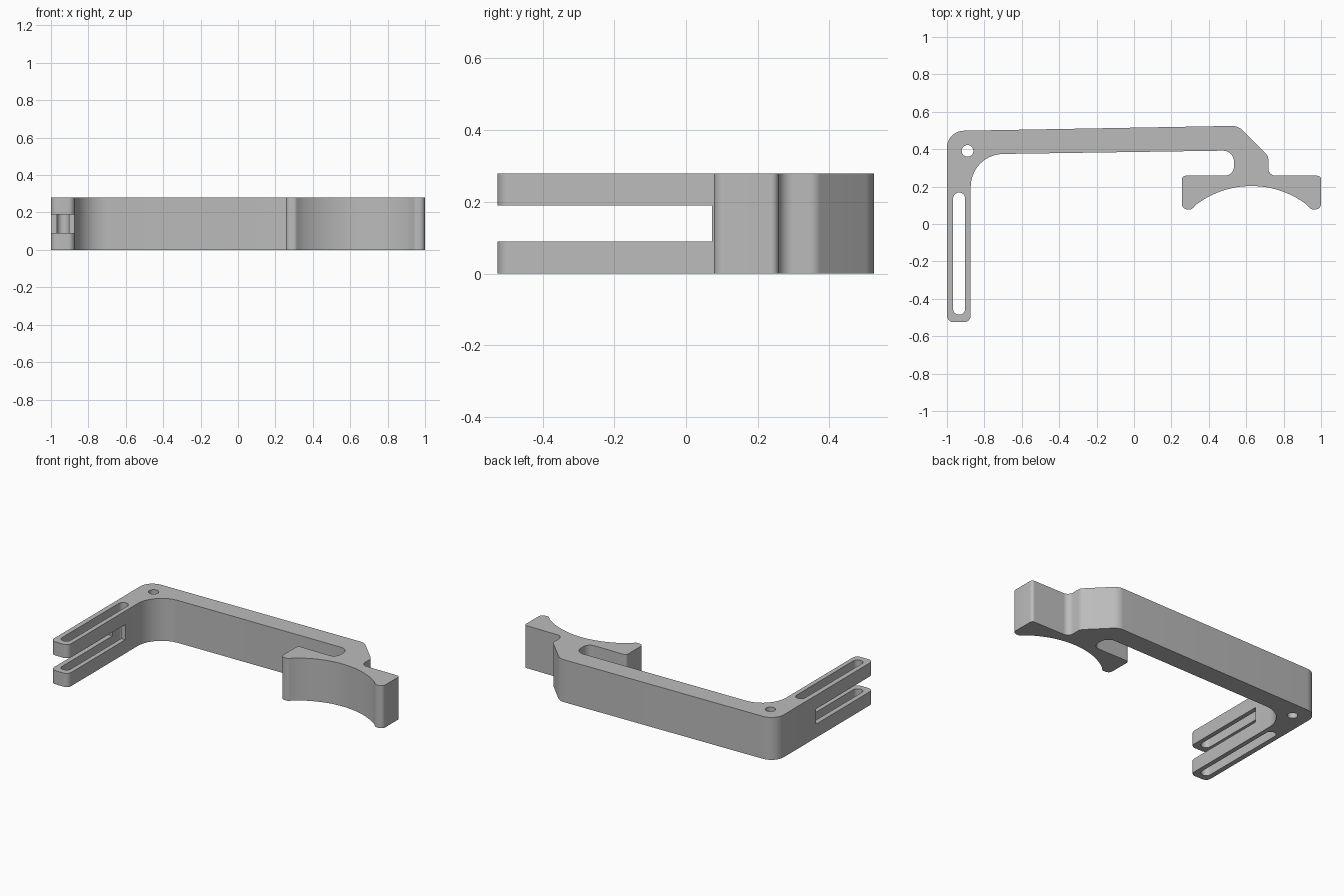
import bpy, bmesh
from math import sin, cos, tan, radians, atan2
from mathutils import Vector

HEIGHT = 0.28

cube = bpy.data.objects.get("Cube")
if cube:
    bpy.data.objects.remove(cube, do_unlink=True)

grey = bpy.data.materials.new("plain grey")
grey.use_nodes = True
grey.diffuse_color = (0.5, 0.5, 0.5, 1)
grey.node_tree.nodes["Principled BSDF"].inputs["Base Color"].default_value = grey.diffuse_color


def fillet(corners, steps=10):
    """Round each (x, y, radius) corner of a closed outline."""
    out = []
    for i, (x, y, r) in enumerate(corners):
        p = Vector((x, y))
        if r == 0:
            out.append(p)
            continue
        a = (Vector(corners[i - 1][:2]) - p).normalized()
        b = (Vector(corners[(i + 1) % len(corners)][:2]) - p).normalized()
        half = a.angle(b) / 2
        centre = p + (a + b).normalized() * (r / sin(half))
        start = p + a * (r / tan(half)) - centre
        end = p + b * (r / tan(half)) - centre
        sweep = atan2(start.x * end.y - start.y * end.x, start.dot(end))
        for k in range(steps + 1):
            t = sweep * k / steps
            out.append(centre + Vector((start.x * cos(t) - start.y * sin(t),
                                        start.x * sin(t) + start.y * cos(t))))
    return out


def prism(name, outline, z0, z1):
    """Extrude a flat outline between two heights."""
    bm = bmesh.new()
    base = bm.faces.new([bm.verts.new((p.x, p.y, z0)) for p in outline])
    top = bmesh.ops.extrude_face_region(bm, geom=[base])["geom"]
    bmesh.ops.translate(bm, vec=(0, 0, z1 - z0),
                        verts=[v for v in top if isinstance(v, bmesh.types.BMVert)])
    bmesh.ops.recalc_face_normals(bm, faces=bm.faces)
    mesh = bpy.data.meshes.new(name)
    bm.to_mesh(mesh)
    bm.free()
    mesh.materials.append(grey)
    obj = bpy.data.objects.new(name, mesh)
    bpy.context.collection.objects.link(obj)
    return obj


def capsule(x0, x1, y0, y1):
    """Rectangle with fully rounded ends."""
    r = (x1 - x0) / 2 - 0.0005
    return fillet([(x0, y0, r), (x1, y0, r), (x1, y1, r), (x0, y1, r)])


# Concave saddle under the cradle
saddle = []
for k in range(33):
    a = radians(126.9 - 73.8 * k / 32)
    saddle.append((0.628 + 0.488 * cos(a), -0.285 + 0.488 * sin(a), 0))

# Arm, long beam, hook neck and cradle as one outline
outline = fillet([
    (-1, -0.525, 0.035), (-0.873, -0.525, 0.035),
    (-0.873, 0.372, 0.175), (0.535, 0.393, 0.06),
    (0.535, 0.258, 0.05), (0.256, 0.258, 0.02), (0.256, 0.078, 0.03),
    (0.308, 0.078, 0.025), *saddle, (0.948, 0.078, 0.025),
    (1, 0.078, 0.03), (1, 0.258, 0.02), (0.718, 0.258, 0.04),
    (0.718, 0.362, 0.04), (0.557, 0.525, 0.08), (-1, 0.497, 0.09)])
bracket = prism("bracket", outline, 0, HEIGHT)

# Cutters: long slot, pin hole and the gap that forks the arm
cutters = [
    prism("slot_cutter", capsule(-0.967, -0.903, -0.485, 0.168), -0.1, HEIGHT + 0.1),
    prism("hole_cutter", capsule(-0.921, -0.859, 0.36, 0.422), -0.1, HEIGHT + 0.1),
    prism("fork_cutter", fillet([(-1.1, -0.7, 0), (-0.8, -0.7, 0),
                                 (-0.8, 0.072, 0), (-1.1, 0.072, 0)]), 0.09, 0.19)]

bpy.ops.object.select_all(action="DESELECT")
bpy.context.view_layer.objects.active = bracket
bracket.select_set(True)
for cutter in cutters:
    cutter.hide_render = True
    mod = bracket.modifiers.new(cutter.name, "BOOLEAN")
    mod.operation = "DIFFERENCE"
    mod.solver = "EXACT"
    mod.object = cutter
    bpy.ops.object.modifier_apply(modifier=mod.name)
    bpy.data.objects.remove(cutter, do_unlink=True)

bpy.ops.object.shade_smooth_by_angle(angle=radians(30))
